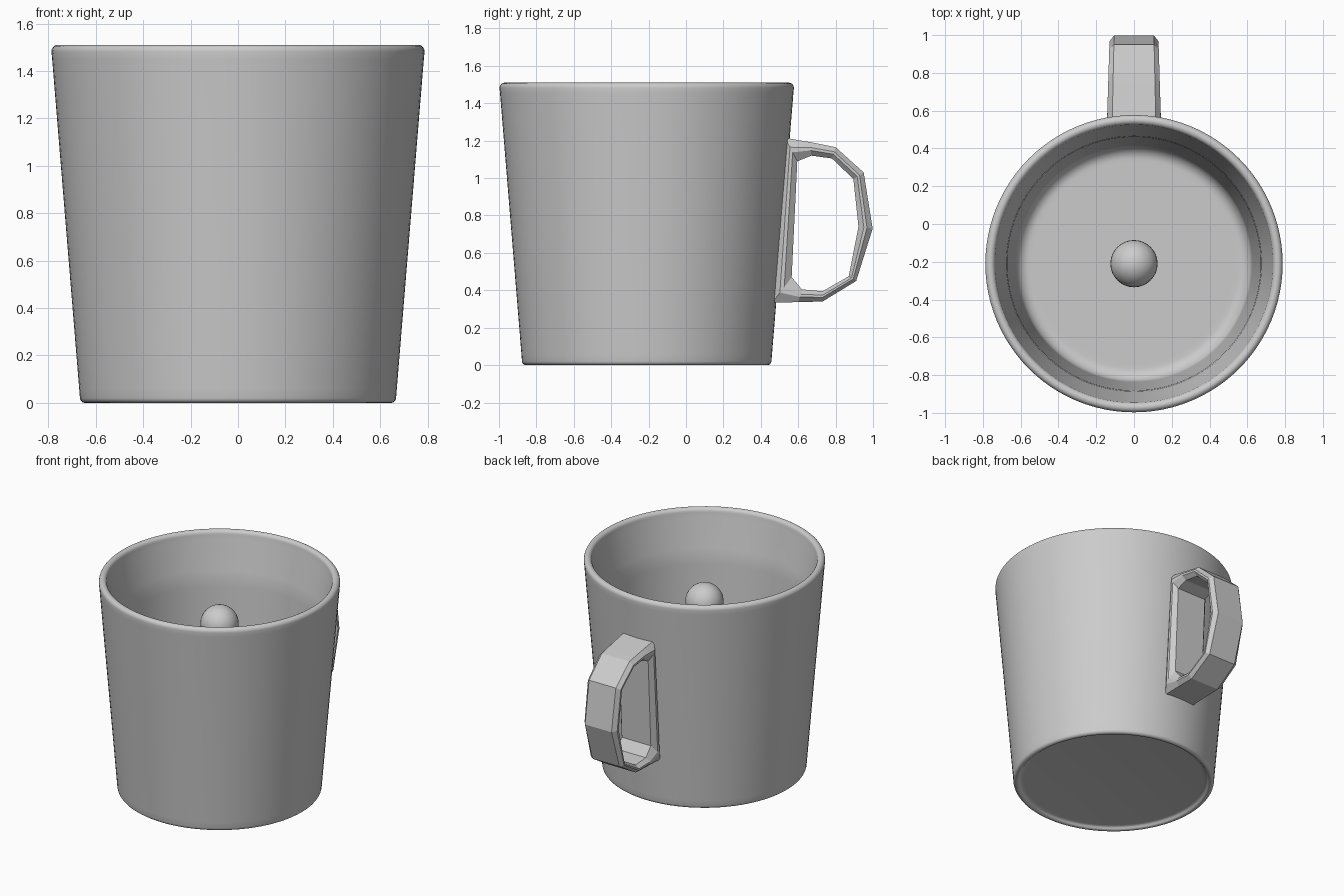
import bpy, bmesh, math

if "Cube" in bpy.data.objects:
    bpy.data.objects.remove(bpy.data.objects["Cube"])

AXIS_Y = -0.21
clay = bpy.data.materials.new("light_grey")
clay.diffuse_color = (0.6, 0.6, 0.6, 1)
clay.use_nodes = True
clay.node_tree.nodes["Principled BSDF"].inputs["Base Color"].default_value = clay.diffuse_color


def finish(name, bm, angle):
    bmesh.ops.recalc_face_normals(bm, faces=bm.faces)
    mesh = bpy.data.meshes.new(name)
    bm.to_mesh(mesh)
    bm.free()
    obj = bpy.data.objects.new(name, mesh)
    bpy.context.collection.objects.link(obj)
    mesh.materials.append(clay)
    bpy.ops.object.select_all(action='DESELECT')
    obj.select_set(True)
    bpy.context.view_layer.objects.active = obj
    bpy.ops.object.shade_smooth_by_angle(angle=math.radians(angle))
    return obj


def arc(r, z, rad_r, rad_z, start, end, steps):
    """Points of an elliptical arc in the (radius, height) plane."""
    angles = [math.radians(start + (end - start) * i / steps) for i in range(steps + 1)]
    return [(r + rad_r * math.cos(a), z + rad_z * math.sin(a)) for a in angles]


# Cup: recessed base, outer wall, rounded rim, inner wall and floor
profile = [(0, 0.022), (0.60, 0.022), (0.615, 0.02)]
profile += arc(0.645, 0.022, 0.022, 0.022, 200, 355, 8)           # foot ring
profile += [(0.670, 0.06), (0.784, 1.45)]
profile += arc(0.761, 1.482, 0.026, 0.028, 0, 180, 10)            # rim
profile += [(0.729, 1.45), (0.685, 1.245), (0.676, 1.20), (0.671, 1.14),
            (0.629, 0.20)]
profile += arc(0.555, 0.145, 0.07, 0.075, 0, -90, 8)              # floor fillet
profile += [(0.53, 0.07), (0, 0.07)]
bm = bmesh.new()
pts = [bm.verts.new((r, AXIS_Y, z)) for r, z in profile]
edges = [bm.edges.new(pair) for pair in zip(pts, pts[1:])]
bmesh.ops.spin(bm, geom=pts + edges, cent=(0, AXIS_Y, 0), axis=(0, 0, 1),
               angle=2 * math.pi, steps=96, use_merge=True)
bmesh.ops.remove_doubles(bm, verts=bm.verts, dist=0.0005)
finish("cup", bm, 60)

# Handle: faceted closed ring with chamfered edges, (y, z) outer and inner
stations = [((0.53, 1.215), (0.595, 1.09)), ((0.66, 1.193), (0.67, 1.12)),
            ((0.80, 1.165), (0.78, 1.105)), ((0.95, 1.03), (0.895, 0.995)),
            ((0.998, 0.73), (0.922, 0.74)), ((0.91, 0.45), (0.87, 0.475)),
            ((0.73, 0.34), (0.73, 0.395)), ((0.60, 0.337), (0.62, 0.405)),
            ((0.46, 0.333), (0.565, 0.47))]
half = [(0, 0.112), (0.4, 0.138), (0.62, 0.138), (1, 0.112)]
section = half + [(t, -x) for t, x in reversed(half)]
bm = bmesh.new()
rings = []
for (oy, oz), (iy, iz) in stations:
    taper = 1.03 - 0.2 * max(0, oy - 0.55)                        # narrower at the tip
    rings.append([bm.verts.new((x * taper, oy + (iy - oy) * t, oz + (iz - oz) * t))
                  for t, x in section])
n = len(section)
for k, ring in enumerate(rings):
    nxt = rings[(k + 1) % len(rings)]
    for j in range(n):
        bm.faces.new((ring[j], ring[(j + 1) % n], nxt[(j + 1) % n], nxt[j]))
finish("handle", bm, 15)

# Ball held inside the cup, just below the rim
bm = bmesh.new()
bmesh.ops.create_uvsphere(bm, u_segments=32, v_segments=16, radius=0.125)
bmesh.ops.translate(bm, verts=bm.verts, vec=(0, AXIS_Y, 1.185))
finish("ball", bm, 60)
